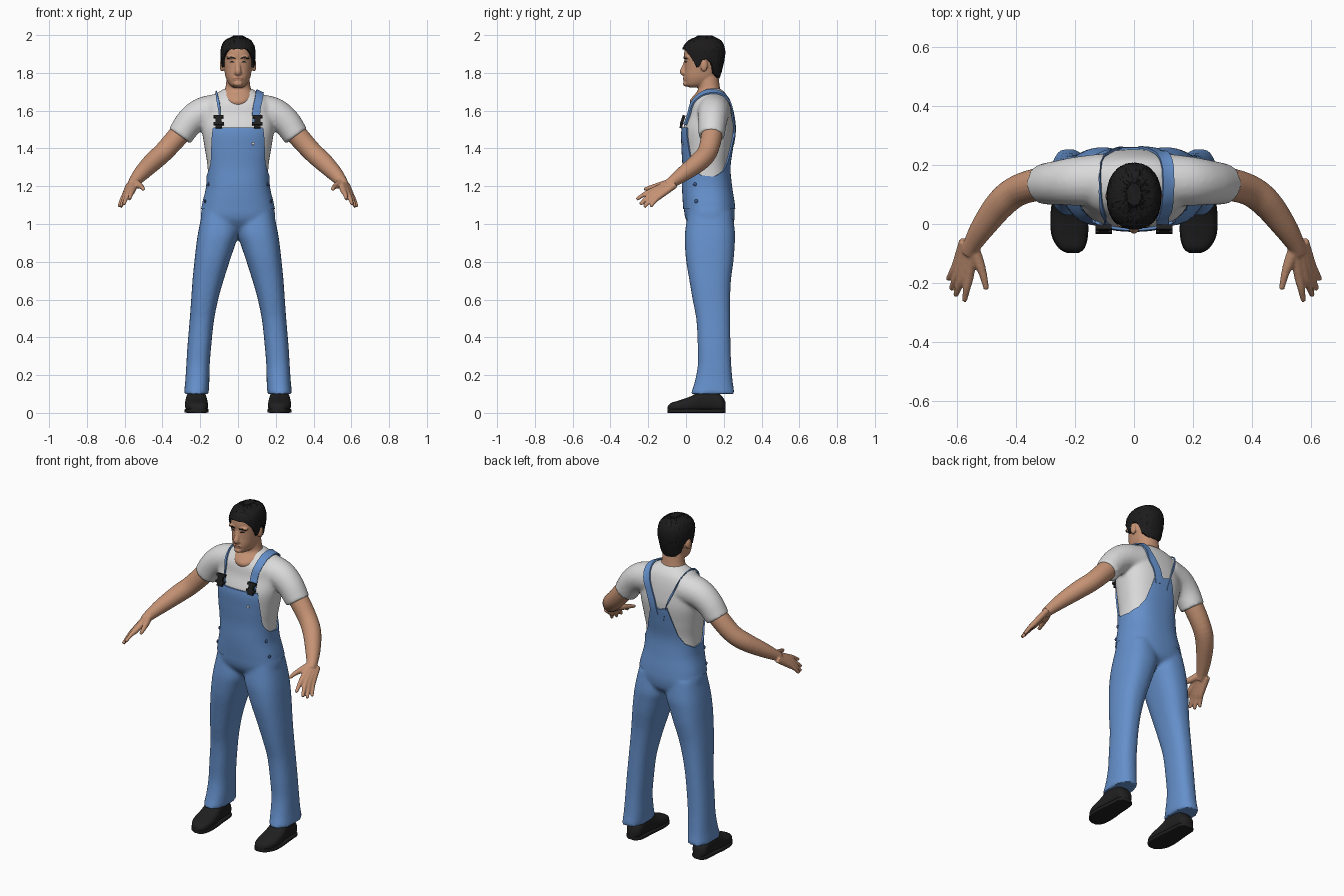
import bpy, bmesh, math, random
from mathutils import Vector, Matrix
from mathutils.bvhtree import BVHTree

if "Cube" in bpy.data.objects:
    bpy.data.objects.remove(bpy.data.objects["Cube"])

random.seed(3)


def mat(name, col):
    m = bpy.data.materials.new(name)
    m.diffuse_color = (*col, 1)
    m.use_nodes = True
    m.node_tree.nodes["Principled BSDF"].inputs["Base Color"].default_value = m.diffuse_color
    return m


SKIN = mat("skin", (0.56, 0.29, 0.175))
BLUE = mat("denim blue", (0.13, 0.28, 0.6))
WHITE = mat("shirt white", (0.7, 0.7, 0.7))
BLACK = mat("shoe black", (0.014, 0.014, 0.015))
HAIR = mat("hair black", (0.012, 0.011, 0.011))
LIP = mat("lip", (0.36, 0.14, 0.09))
NAVY = mat("button navy", (0.05, 0.1, 0.25))


def interp(tab, k):
    """Smooth interpolation of table rows keyed by their first column."""
    i = 0
    while i < len(tab) - 2 and k > tab[i + 1][0]:
        i += 1
    a, b = tab[i], tab[i + 1]
    p, q = tab[max(i - 1, 0)], tab[min(i + 2, len(tab) - 1)]
    h = b[0] - a[0]
    t = min(max((k - a[0]) / h, 0), 1)
    out = []
    for c in range(1, len(a)):
        m0 = (b[c] - p[c]) / (b[0] - p[0]) * h
        m1 = (q[c] - a[c]) / (q[0] - a[0]) * h
        out.append((2*t**3 - 3*t*t + 1)*a[c] + (t**3 - 2*t*t + t)*m0
                   + (3*t*t - 2*t**3)*b[c] + (t**3 - t*t)*m1)
    return out


def linear(tab, k):
    for a, b in zip(tab, tab[1:]):
        if k <= b[0]:
            return a[1] + (b[1] - a[1]) * (k - a[0]) / (b[0] - a[0])
    return tab[-1][1]


def section(tab, k, phi, off=0, n=2.4):
    """Point on a rounded cross-section; phi is the angle from the front."""
    r = interp(tab, k)
    if len(r) == 3:
        r = [-r[0]] + r
    s, c = math.sin(phi), math.cos(phi)
    x = (r[0] + r[1])/2 + ((r[1] - r[0])/2 + off) * math.copysign(abs(s)**(2/n), s)
    y = (r[2] + r[3])/2 - ((r[3] - r[2])/2 + off) * math.copysign(abs(c)**(2/n), c)
    return x, y


def skin_rings(bm, rings, caps=(True, True)):
    vs = [[bm.verts.new(p) for p in r] for r in rings]
    n = len(vs[0])
    for a, b in zip(vs, vs[1:]):
        for i in range(n):
            bm.faces.new((a[i], a[(i+1) % n], b[(i+1) % n], b[i]))
    for r, on in zip((vs[0], vs[-1]), caps):
        if on:
            bm.faces.new(r)


def loft(bm, tab, off=0, n=2.4, steps=40, side=1, along_y=False):
    rings = []
    for j in range(steps + 1):
        k = tab[0][0] + (tab[-1][0] - tab[0][0]) * j / steps
        pts = [section(tab, k, math.tau*i/40, off, n) for i in range(40)]
        rings.append([(side*x, k, v) if along_y else (side*x, v, k) for x, v in pts])
    skin_rings(bm, rings)


def tube(bm, pts, side=1, steps=24):
    tab = [(i, *p) for i, p in enumerate(pts)]
    path = [interp(tab, (len(pts) - 1) * j / steps) for j in range(steps + 1)]
    rings = []
    for j, p in enumerate(path):
        d = Vector(path[min(j+1, steps)][:3]) - Vector(path[max(j-1, 0)][:3])
        u = d.cross(Vector((0.3, 1, 0.2))).normalized()
        v = d.cross(u).normalized()
        ring = [Vector(p[:3]) + p[3]*(u*math.cos(a) + v*math.sin(a))
                for a in (math.tau*i/20 for i in range(20))]
        rings.append([(side*q.x, q.y, q.z) for q in ring])
    skin_rings(bm, rings)


def ball(bm, loc, scale):
    bmesh.ops.create_uvsphere(bm, u_segments=20, v_segments=12, radius=1,
                              matrix=Matrix.LocRotScale(Vector(loc), None, Vector(scale)))


def box(bm, loc, size, tilt=0):
    bmesh.ops.create_cube(bm, size=1, matrix=Matrix.Translation(loc)
                          @ Matrix.Rotation(tilt, 4, 'X') @ Matrix.Diagonal((*size, 1)))


def finish(bm, name, material, voxel=0, smooth=0, thick=0):
    bmesh.ops.recalc_face_normals(bm, faces=bm.faces)
    me = bpy.data.meshes.new(name)
    bm.to_mesh(me)
    bm.free()
    ob = bpy.data.objects.new(name, me)
    bpy.context.collection.objects.link(ob)
    if voxel:
        m = ob.modifiers.new("blend", 'REMESH')
        m.mode, m.voxel_size = 'VOXEL', voxel
    if smooth:
        m = ob.modifiers.new("soften", 'SMOOTH')
        m.factor, m.iterations = 0.5, smooth
    if thick:
        m = ob.modifiers.new("thickness", 'SOLIDIFY')
        m.thickness, m.offset = thick, 0
    if ob.modifiers:
        dg = bpy.context.evaluated_depsgraph_get()
        me = bpy.data.meshes.new_from_object(ob.evaluated_get(dg))
        ob.modifiers.clear()
        ob.data = me
    me.materials.clear()
    me.materials.append(material)
    bpy.ops.object.select_all(action='DESELECT')
    ob.select_set(True)
    bpy.context.view_layer.objects.active = ob
    bpy.ops.object.shade_smooth_by_angle(angle=math.radians(45))
    return ob


def surface(ob):
    return BVHTree.FromPolygons([v.co for v in ob.data.vertices],
                                [tuple(p.vertices) for p in ob.data.polygons])


def ribbon(name, tree, pts, off, thick, material, steps=40):
    """Bands (x, y, z, width) laid on a surface, on both sides."""
    bm = bmesh.new()
    tab = [(i, *p) for i, p in enumerate(pts)]
    path = [interp(tab, (len(pts) - 1) * j / steps) for j in range(steps + 1)]
    for s in (1, -1):
        rows = []
        for j, p in enumerate(path):
            d = Vector(path[min(j+1, steps)][:3]) - Vector(path[max(j-1, 0)][:3])
            d.x, p[0] = d.x*s, p[0]*s
            c, nor = tree.find_nearest(Vector(p[:3]))[:2]
            w = d.cross(nor).normalized() * p[3] / 2
            row = []
            for f in (-1, -0.33, 0.33, 1):
                q, qn = tree.find_nearest(c + w*f + nor*off)[:2]
                row.append(bm.verts.new(q + qn*off))
            rows.append(row)
        for a, b in zip(rows, rows[1:]):
            for i in range(3):
                bm.faces.new((a[i], a[i+1], b[i+1], b[i]))
    return finish(bm, name, material, thick=thick)


def panel(name, tab, off, edge, other, up, material, n, noise=0):
    """Shell over a lofted body, trimmed along an edge curve given by angle."""
    bm, rings = bmesh.new(), []
    for j in range(-1, 29):
        t, o = max(j, 0) / 28, off if j >= 0 else -0.008
        ring = []
        for i in range(160):
            deg = 360*i/160
            e = linear(edge, min(deg, 360 - deg))
            z = e + (other - e) * (t if not up else math.sin(t*math.pi/2))
            x, y = section(tab, z, math.radians(deg), o, n)
            r = [random.uniform(-noise, noise) for _ in range(3)]
            ring.append((x + r[0], y + r[1], z + (off*t if up else 0) + r[2]))
        rings.append(ring)
    skin_rings(bm, rings, (False, up))
    return finish(bm, name, material)


# body cross-sections: height, half width, front, back
TORSO = [(0.94, .05, .08, .18), (0.98, .15, .03, .24), (1.03, .195, -.003, .257),
         (1.1, .187, -.012, .255), (1.2, .165, -.017, .24), (1.3, .165, -.015, .232),
         (1.4, .18, -.02, .245), (1.5, .195, -.02, .257), (1.58, .19, .008, .25),
         (1.64, .178, .022, .238), (1.68, .14, .05, .222), (1.7, .105, .068, .205),
         (1.718, .075, .085, .185)]
HEAD = [(1.723, .025, .015, .08), (1.735, .042, -.003, .12), (1.755, .056, -.007, .15),
        (1.78, .066, -.01, .168), (1.82, .073, -.008, .18), (1.86, .078, -.008, .19),
        (1.9, .08, -.01, .195), (1.935, .075, -.003, .19), (1.965, .056, .025, .17),
        (1.985, .012, .075, .125)]
NECK = [(1.62, .06, .03, .17), (1.65, .075, .02, .18), (1.68, .088, .04, .19),
        (1.7, .078, .058, .185), (1.72, .067, .065, .18), (1.78, .06, .06, .172)]
# leg: height, inner, outer, front, back
LEG = [(0.1, .155, .287, .025, .258), (.16, .152, .28, .045, .248), (.25, .15, .274, .062, .24),
       (.35, .142, .268, .062, .236), (.49, .127, .256, .055, .234), (.6, .105, .248, .035, .234),
       (.7, .077, .241, .018, .238), (.81, .042, .23, 0, .252), (.89, .015, .221, -.006, .258),
       (.95, -.004, .212, -.006, .26), (1.06, .0, .19, .01, .245)]
# shoe: depth, inner, outer, bottom, top
SHOE = [(-.098, .19, .225, .012, .032), (-.085, .172, .25, .006, .05), (-.04, .159, .276, .004, .065),
        (.03, .16, .28, .004, .09), (.08, .166, .275, .006, .12), (.14, .17, .27, .006, .12),
        (.19, .178, .265, .006, .09), (.208, .2, .245, .012, .06)]

# trousers
bm = bmesh.new()
loft(bm, [r for r in TORSO if r[0] < 1.25])
for s in (1, -1):
    loft(bm, LEG, side=s, steps=60)
finish(bm, "trousers", BLUE, 0.01, 6)

# bib with low sides and a raised back
BIB = [(0, 1.51), (38, 1.51), (42, 1.46), (48, 1.39), (55, 1.32), (65, 1.285), (80, 1.258),
       (104, 1.25), (131, 1.28), (148, 1.33), (160, 1.42), (169, 1.5), (180, 1.48)]
panel("bib", TORSO, .004, BIB, 1.08, False, BLUE, 2.4)

# shirt with sleeves
bm = bmesh.new()
loft(bm, [r for r in TORSO if r[0] > 1.15], off=-.004)
for s in (1, -1):
    tube(bm, [(.1, .148, 1.6, .092), (.19, .145, 1.585, .084), (.255, .14, 1.54, .076),
              (.309, .135, 1.465, .069)], s)
shirt = finish(bm, "shirt", WHITE, 0.009, 6)

# arms and hands
FINGERS = [[(.558, -.172, 1.178), (.575, -.262, 1.13)], [(.577, -.17, 1.166), (.605, -.243, 1.103)],
           [(.59, -.156, 1.157), (.62, -.22, 1.09)], [(.6, -.136, 1.15), (.63, -.188, 1.092)]]
for s, side in ((1, "left"), (-1, "right")):
    bm = bmesh.new()
    tube(bm, [(.24, .14, 1.55, .05), (.305, .138, 1.48, .056), (.39, .115, 1.385, .053),
              (.45, .07, 1.33, .051), (.51, -.008, 1.27, .042), (.548, -.07, 1.225, .031),
              (.56, -.1, 1.205, .026)], s)
    for i, (base, tip) in enumerate(FINGERS):
        start = (.545 + .01*i, -.075 + .006*i, 1.226 - .006*i, .018)
        mid = tuple((a + b)/2 for a, b in zip(base, tip))
        tube(bm, [start, (*base, .0165), (*mid[:2], mid[2] + .005, .0125), (*tip, .009)], s)
    tube(bm, [(.545, -.08, 1.222, .02), (.528, -.125, 1.208, .019), (.512, -.17, 1.198, .014),
              (.5, -.222, 1.183, .009)], s)
    finish(bm, side + "_arm", SKIN, 0.005, 4)

# head, neck, nose and ears
bm = bmesh.new()
loft(bm, HEAD, n=2.2)
loft(bm, NECK, n=2.1)
tube(bm, [(0, .004, 1.868, .012), (0, -.008, 1.83, .014), (0, -.016, 1.806, .017), (0, -.005, 1.792, .013)])
ball(bm, (0, -.002, 1.743), (.024, .014, .015))
ball(bm, (0, -.006, 1.77), (.026, .009, .013))
for s in (1, -1):
    ball(bm, (s*.012, -.012, 1.8), (.009, .011, .008))
    ball(bm, (s*.086, .095, 1.84), (.011, .02, .034))
    ball(bm, (s*.034, .003, 1.882), (.03, .016, .007))
head = finish(bm, "head", SKIN, 0.005, 3)

# hair cap with sideburns
LINE = [(0, 1.927), (30, 1.925), (45, 1.905), (58, 1.88), (68, 1.85), (74, 1.83), (80, 1.832),
        (88, 1.86), (97, 1.875), (112, 1.85), (125, 1.8), (150, 1.775), (180, 1.77)]
panel("hair", HEAD, .012, LINE, 1.985, True, HAIR, 2.2, .0016)

# face details
face = surface(head)
ribbon("eyebrows", face, [(.014, -.01, 1.876, .006), (.035, -.01, 1.883, .008), (.058, 0, 1.876, .003)],
       .002, .003, HAIR, 12)
ribbon("eyes", face, [(.02, -.01, 1.857, .002), (.034, -.01, 1.859, .007), (.048, 0, 1.857, .002)],
       .001, .002, HAIR, 12)
ribbon("mouth", face, [(0, -.02, 1.771, .01), (.012, -.02, 1.771, .008), (.026, -.01, 1.769, .002)],
       .001, .002, LIP, 12)

# shoulder straps
ribbon("straps", surface(shirt),
       [(.102, -.02, 1.53, .042), (.106, .0, 1.62, .042), (.118, .06, 1.69, .042),
        (.124, .13, 1.715, .042), (.115, .2, 1.69, .042), (.085, .25, 1.6, .044),
        (.05, .262, 1.52, .046), (.032, .26, 1.44, .046)], .008, .008, BLUE)

# strap buckles
bm = bmesh.new()
for s in (1, -1):
    x = s*.103
    box(bm, (x, -.012, 1.568), (.054, .016, .016), -.3)
    box(bm, (x, -.018, 1.549), (.032, .016, .03), -.3)
    box(bm, (x, -.024, 1.53), (.056, .016, .014), -.3)
    box(bm, (x, -.026, 1.516), (.034, .014, .018), -.2)
finish(bm, "buckles", BLACK)

# side buttons and the bib rivet
bm = bmesh.new()
for s in (1, -1):
    for z in (1.21, 1.12):
        x, y = section(TORSO, z, math.radians(66), .005)
        ball(bm, (s*x, y, z), (.006, .01, .01))
finish(bm, "side_buttons", NAVY)
bm = bmesh.new()
ball(bm, (.08, section(TORSO, 1.425, math.radians(20), .004)[1], 1.425), (.008, .005, .007))
finish(bm, "bib_rivet", WHITE)

# shoes with soles
for s, side in ((1, "left"), (-1, "right")):
    bm = bmesh.new()
    loft(bm, SHOE, n=2.6, side=s, along_y=True)
    loft(bm, [(y, a - .003, b + .003, 0, .022) for y, a, b, _, _ in SHOE], n=6, side=s, along_y=True)
    finish(bm, side + "_shoe", BLACK)
